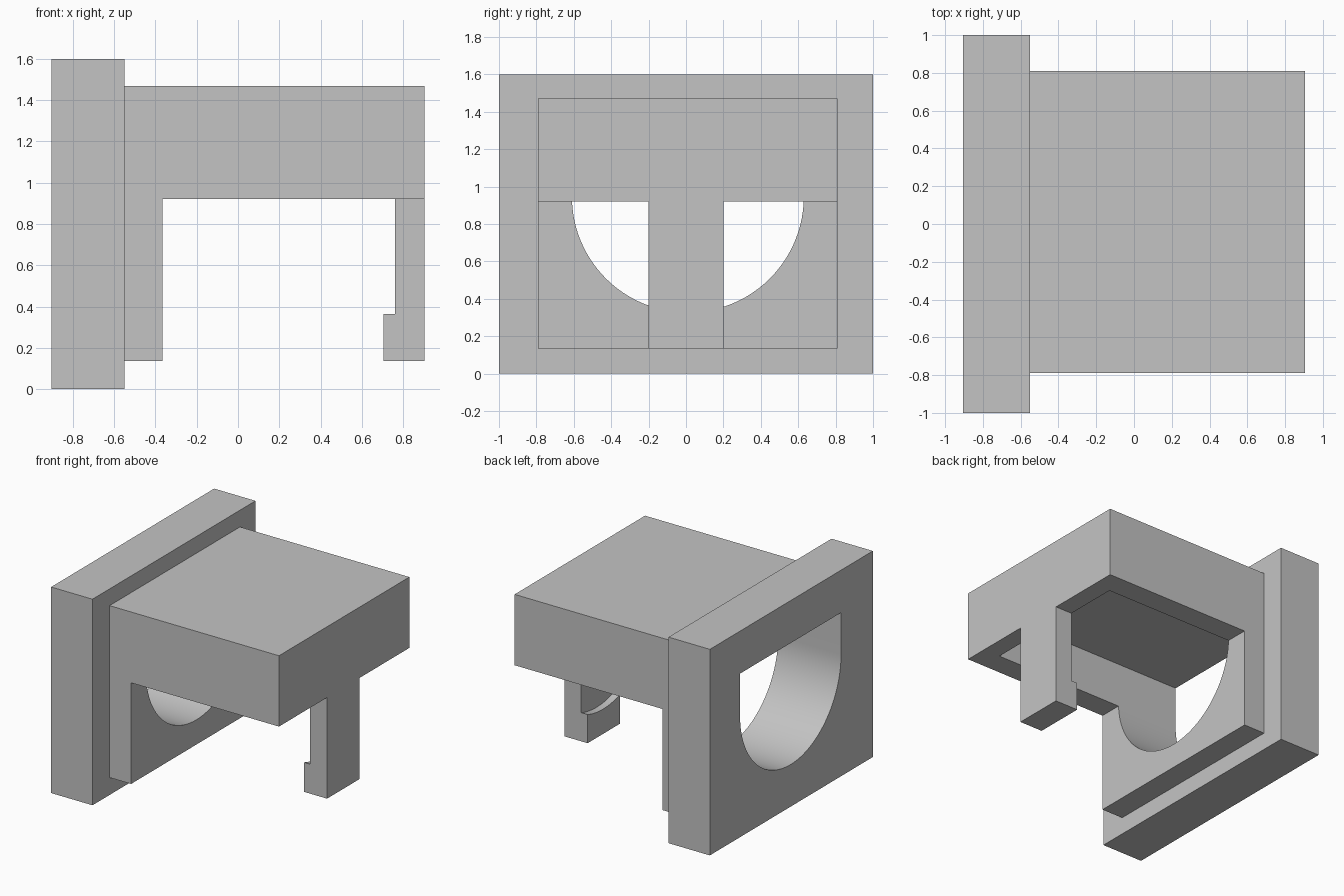
import bpy
import bmesh
import math
from mathutils import Vector

cube = bpy.data.objects.get("Cube")
if cube:
    bpy.data.objects.remove(cube, do_unlink=True)

# Single grey finish
grey = bpy.data.materials.new("light_grey")
grey.use_nodes = True
colour = (0.55, 0.55, 0.55, 1)
grey.diffuse_color = colour
grey.node_tree.nodes["Principled BSDF"].inputs["Base Color"].default_value = colour


def prism(name, outline, sweep):
    """Extrude a closed outline of 3D points along the sweep vector."""
    bm = bmesh.new()
    face = bm.faces.new([bm.verts.new(p) for p in outline])
    ext = bmesh.ops.extrude_face_region(bm, geom=[face])
    moved = [g for g in ext["geom"] if isinstance(g, bmesh.types.BMVert)]
    bmesh.ops.translate(bm, vec=Vector(sweep), verts=moved)
    bmesh.ops.recalc_face_normals(bm, faces=bm.faces)
    mesh = bpy.data.meshes.new(name)
    bm.to_mesh(mesh)
    bm.free()
    mesh.materials.append(grey)
    obj = bpy.data.objects.new(name, mesh)
    bpy.context.collection.objects.link(obj)
    return obj


def block(name, x0, x1, y0, y1, z0, z1):
    outline = [(x0, y0, z0), (x0, y1, z0), (x0, y1, z1), (x0, y0, z1)]
    return prism(name, outline, (x1 - x0, 0, 0))


def carve(obj, cutters):
    """Subtract the cutters and bake the result into the mesh."""
    for cutter in cutters:
        mod = obj.modifiers.new("cut", 'BOOLEAN')
        mod.operation = 'DIFFERENCE'
        mod.solver = 'EXACT'
        mod.object = cutter
    graph = bpy.context.evaluated_depsgraph_get()
    baked = bpy.data.meshes.new_from_object(obj.evaluated_get(graph))
    obj.modifiers.clear()
    obj.data = baked


# Main solids
rim, frame, leg_in, end = -0.55, -0.365, 0.705, 0.905
mid, leg_half = 0.01, 0.2
flange = block("flange_plate", -end, rim, -1, 1, 0, 1.6)
housing = block("housing_with_clip_leg", rim, end, -0.79, 0.81, 0.135, 1.47)

# Bore: round bottom, straight sides, flat ceiling; stops at the end wall
radius, centre_z, ceiling, steps = 0.62, 0.947, 1.27, 48
bore_outline = [(-1.1, mid - radius, ceiling)]
for i in range(steps + 1):
    a = math.pi * (1 + i / steps)
    bore_outline.append((-1.1, mid + radius * math.cos(a), centre_z + radius * math.sin(a)))
bore_outline.append((-1.1, mid + radius, ceiling))
bore = prism("bore_cutter", bore_outline, (1.86, 0, 0))

# Underside clearance wrapping around the clip leg
plan = [(frame, -1.2), (1.2, -1.2), (1.2, -leg_half), (leg_in, -leg_half),
        (leg_in, leg_half), (1.2, leg_half), (1.2, 1.2), (frame, 1.2)]
clearance = prism("clearance_cutter", [(x, y, -0.2) for x, y in plan], (0, 0, 1.12))

carve(flange, [bore])
carve(housing, [bore, clearance])
for cutter in (bore, clearance):
    bpy.data.objects.remove(cutter, do_unlink=True)

# Smooth the round bore, keep the edges crisp
bpy.ops.object.select_all(action='DESELECT')
for obj in (flange, housing):
    obj.select_set(True)
bpy.context.view_layer.objects.active = housing
bpy.ops.object.shade_smooth_by_angle(angle=math.radians(30))
